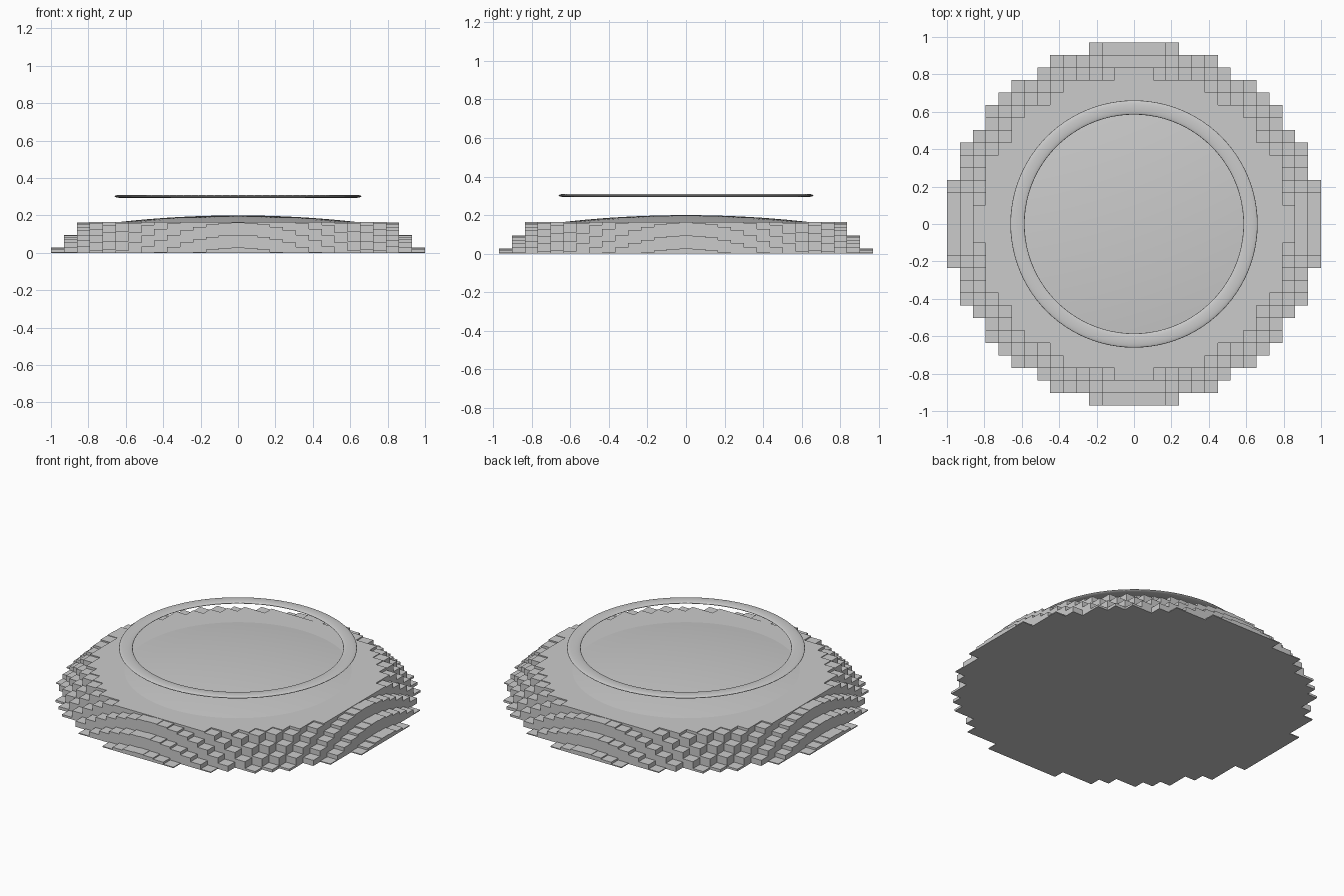
import bpy, bmesh, math

if "Cube" in bpy.data.objects:
    bpy.data.objects.remove(bpy.data.objects["Cube"])

CX, CY = 2 / 29, 1.94 / 29      # column footprint
N = 14                          # columns each side of the centre
EDGE = 14.4                     # radius of the foot, in columns
SLOPE, TOP = 0.068, 0.165       # rise per column, plateau height


def height(i, j):
    """Height of one square column; 0 outside the round foot."""
    return max(0.0, min(TOP, SLOPE * (EDGE - math.hypot(i, j))))


def finish(bm, name):
    me = bpy.data.meshes.new(name)
    bm.to_mesh(me)
    bm.free()
    ob = bpy.data.objects.new(name, me)
    bpy.context.collection.objects.link(ob)
    return ob


def smooth(ob):
    for p in ob.data.polygons:
        p.use_smooth = True


# stepped base: square columns whose tops follow a sloping rim
bm = bmesh.new()


def quad(*pts):
    bm.faces.new([bm.verts.new(p) for p in pts])


for i in range(-N, N + 1):
    for j in range(-N, N + 1):
        h = height(i, j)
        if h <= 0:
            continue
        x0, x1 = (i - .5) * CX, (i + .5) * CX
        y0, y1 = (j - .5) * CY, (j + .5) * CY
        ring = [(x0, y0), (x1, y0), (x1, y1), (x0, y1)]
        quad(*[(x, y, h) for x, y in ring])
        quad(*[(x, y, 0) for x, y in reversed(ring)])
        # exposed walls only
        for k, (di, dj) in enumerate([(0, -1), (1, 0), (0, 1), (-1, 0)]):
            low = height(i + di, j + dj)
            if low < h - 1e-6:
                a, b = ring[k], ring[(k + 1) % 4]
                quad((*a, low), (*b, low), (*b, h), (*a, h))
bmesh.ops.remove_doubles(bm, verts=bm.verts, dist=1e-5)
finish(bm, "stepped_base")

# shallow dome on the plateau: spherical cap, spun from its arc
R, RISE = 0.65, 0.037
ball = (R * R + RISE * RISE) / (2 * RISE)
bm = bmesh.new()
arc = []
for k in range(13):
    x = R * k / 12
    arc.append(bm.verts.new((x, 0, 0.2 - ball + math.sqrt(ball * ball - x * x))))
edges = [bm.edges.new(p) for p in zip(arc, arc[1:])]
bmesh.ops.spin(bm, geom=arc + edges, cent=(0, 0, 0), axis=(0, 0, 1),
               angle=math.tau, steps=64)
bmesh.ops.remove_doubles(bm, verts=bm.verts, dist=1e-5)
bmesh.ops.recalc_face_normals(bm, faces=bm.faces)
if sum(f.normal.z for f in bm.faces) < 0:
    bmesh.ops.reverse_faces(bm, faces=bm.faces)
smooth(finish(bm, "dome"))

# thin flattened ring floating above
bpy.ops.mesh.primitive_torus_add(major_radius=0.623, minor_radius=0.038,
                                 major_segments=96, minor_segments=16,
                                 location=(0, 0, 0.302))
halo = bpy.context.object
halo.name = "floating_ring"
halo.scale.z = 0.22
smooth(halo)
